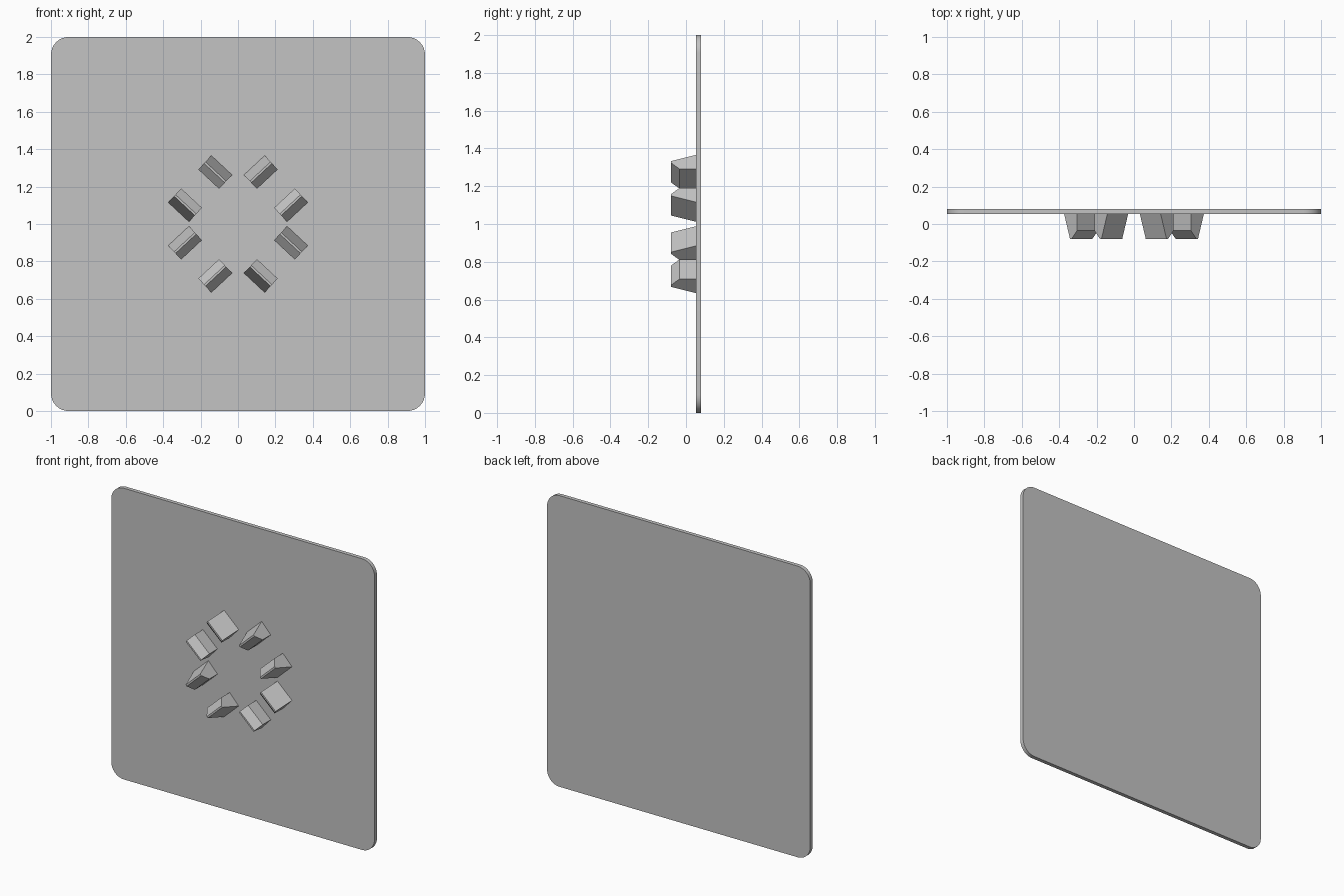
import bpy
import bmesh
import math
from mathutils import Vector

cube = bpy.data.objects.get("Cube")
if cube:
    bpy.data.objects.remove(cube, do_unlink=True)

grey = bpy.data.materials.new("light_grey")
grey.use_nodes = True
colour = (0.55, 0.55, 0.55, 1)
grey.diffuse_color = colour
grey.node_tree.nodes["Principled BSDF"].inputs["Base Color"].default_value = colour

FRONT, BACK, TIP = 0.053, 0.08, -0.08


def extruded(name, outline, offset):
    """Solid made by sweeping a flat outline along an offset."""
    bm = bmesh.new()
    face = bm.faces.new([bm.verts.new(p) for p in outline])
    swept = bmesh.ops.extrude_face_region(bm, geom=[face])["geom"]
    bmesh.ops.translate(bm, vec=offset,
                        verts=[g for g in swept if isinstance(g, bmesh.types.BMVert)])
    bmesh.ops.recalc_face_normals(bm, faces=bm.faces)
    mesh = bpy.data.meshes.new(name)
    bm.to_mesh(mesh)
    bm.free()
    mesh.materials.append(grey)
    obj = bpy.data.objects.new(name, mesh)
    bpy.context.collection.objects.link(obj)
    return obj


# Rounded square plate
RADIUS, STEPS = 0.095, 8
outline = []
for quarter, (sx, sz) in enumerate([(1, 1), (-1, 1), (-1, -1), (1, -1)]):
    for i in range(STEPS + 1):
        a = math.radians(90) * (quarter + i / STEPS)
        outline.append(Vector((sx * (1 - RADIUS) + RADIUS * math.cos(a), FRONT,
                               1 + sz * (1 - RADIUS) + RADIUS * math.sin(a))))
plate = extruded("plate", outline, Vector((0, BACK - FRONT, 0)))
bpy.context.view_layer.objects.active = plate
plate.select_set(True)
bpy.ops.object.shade_smooth_by_angle(angle=math.radians(30))
plate.select_set(False)

# Ring of wedge teeth: straight on the side facing the partner, sloped on the other
LENGTH, WIDTH = 0.152, 0.102
ANGLE = math.radians(43)
profile = [(-0.5, FRONT), (-0.05, TIP), (0.06, TIP), (0.5, -0.035), (0.5, FRONT)]


def tooth(name, x, z, facing, sx, sz):
    along = Vector((sx * math.cos(ANGLE), 0, sz * math.sin(ANGLE)))
    across = Vector((sx * math.sin(ANGLE), 0, -sz * math.cos(ANGLE))) * facing
    centre = Vector((sx * x, 0, 1 + sz * z))
    section = [centre - along * LENGTH / 2 + across * WIDTH * w + Vector((0, y, 0))
               for w, y in profile]
    extruded(name, section, along * LENGTH)


for sx, side in ((1, "left"), (-1, "right")):
    for sz, level in ((1, "upper"), (-1, "lower")):
        tooth(f"{level}_{side}_inner_tooth", 0.122, 0.277, 1, sx, sz)
        tooth(f"{level}_{side}_outer_tooth", 0.283, 0.101, -1, sx, sz)
